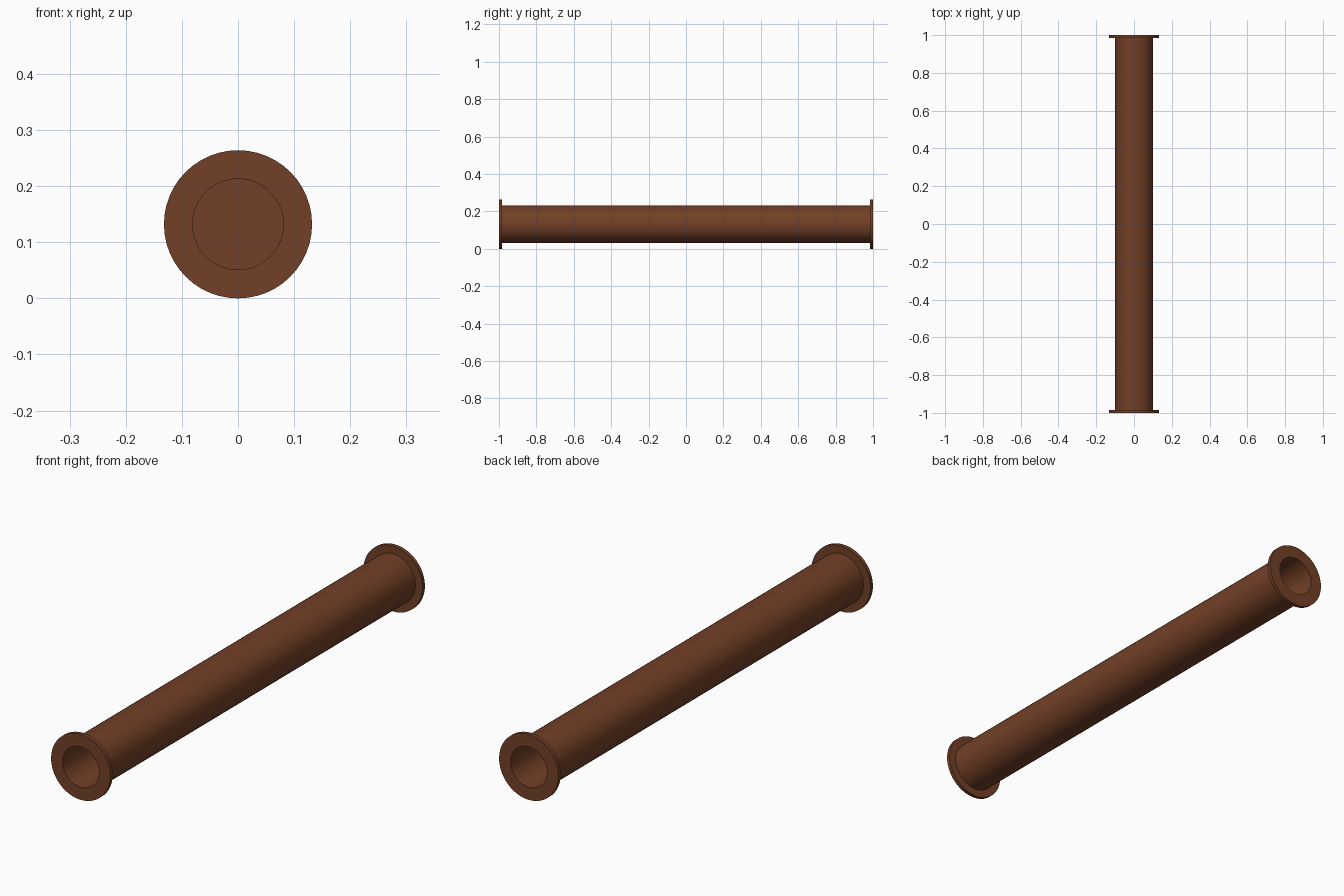
import bpy, bmesh
from math import cos, sin, tau

cube = bpy.data.objects.get("Cube")
if cube:
    bpy.data.objects.remove(cube, do_unlink=True)

SIDES = 48
FLANGE_R, TUBE_R, BORE_R = 0.132, 0.1, 0.081
HALF, FLANGE_T = 1.0, 0.015

brown = bpy.data.materials.new("rust_brown")
brown.use_nodes = True
colour = (0.17, 0.051, 0.02, 1)
brown.diffuse_color = colour
brown.node_tree.nodes["Principled BSDF"].inputs["Base Color"].default_value = colour


def lathe(name, profile, closed=True):
    """Spin (radius, y) points around the pipe's long axis."""
    bm = bmesh.new()
    rings = [[bm.verts.new((r * cos(tau * i / SIDES), y, FLANGE_R + r * sin(tau * i / SIDES)))
              for i in range(SIDES)] for r, y in profile]
    pairs = list(zip(rings, rings[1:]))
    if closed:
        pairs.append((rings[-1], rings[0]))
    else:
        bm.faces.new(rings[0])
        bm.faces.new(rings[-1])
    for a, b in pairs:
        for i in range(SIDES):
            j = (i + 1) % SIDES
            bm.faces.new((a[i], a[j], b[j], b[i]))
    bmesh.ops.recalc_face_normals(bm, faces=bm.faces)
    mesh = bpy.data.meshes.new(name)
    bm.to_mesh(mesh)
    bm.free()
    mesh.materials.append(brown)
    obj = bpy.data.objects.new(name, mesh)
    bpy.context.collection.objects.link(obj)
    return obj


# Hollow pipe with a flange at each end
inner = HALF - FLANGE_T
lathe("flanged_pipe", [(BORE_R, -HALF), (FLANGE_R, -HALF), (FLANGE_R, -inner), (TUBE_R, -inner),
                       (TUBE_R, inner), (FLANGE_R, inner), (FLANGE_R, HALF), (BORE_R, HALF)])

# Thin wall closing the bore halfway along
lathe("bore_wall", [(BORE_R, -0.004), (BORE_R, 0.004)], closed=False)
